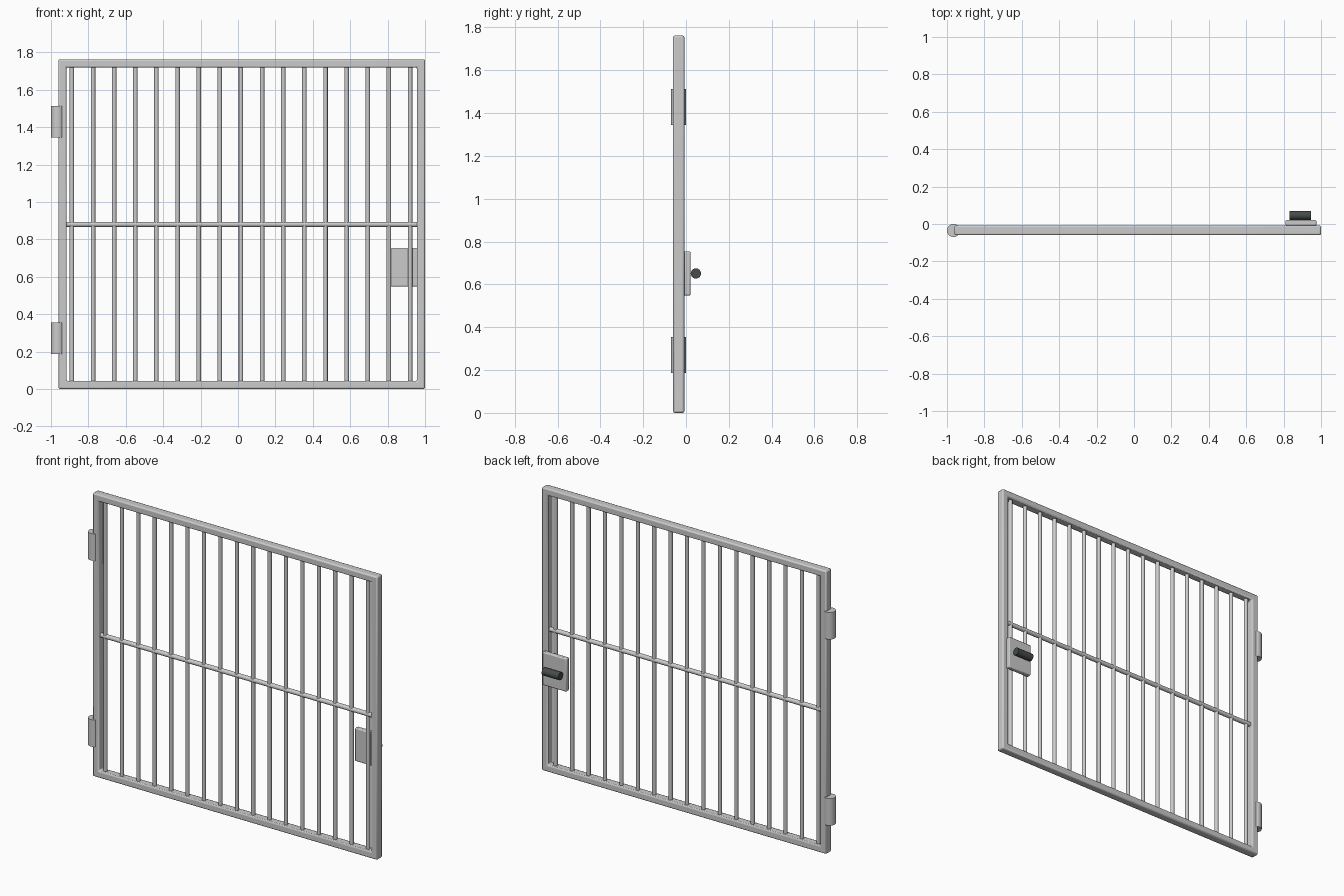
import bpy, bmesh, math

if "Cube" in bpy.data.objects:
    bpy.data.objects.remove(bpy.data.objects["Cube"])

Y = -0.034  # depth centre of the gate leaf

dark = bpy.data.materials.new("dark_metal")
dark.diffuse_color = (0.06, 0.07, 0.07, 1)
dark.use_nodes = True
dark.node_tree.nodes["Principled BSDF"].inputs["Base Color"].default_value = dark.diffuse_color


def finish(ob, bevel=0.0, segments=2):
    if bevel:
        m = ob.modifiers.new("Bevel", 'BEVEL')
        m.width = bevel
        m.segments = segments
        m.limit_method = 'ANGLE'
    bpy.ops.object.select_all(action='DESELECT')
    ob.select_set(True)
    bpy.context.view_layer.objects.active = ob
    bpy.ops.object.shade_smooth_by_angle(angle=math.radians(40))
    return ob


def box(name, x0, x1, y0, y1, z0, z1, bevel):
    bpy.ops.mesh.primitive_cube_add(size=1, location=((x0 + x1) / 2, (y0 + y1) / 2, (z0 + z1) / 2))
    ob = bpy.context.object
    ob.name = name
    ob.scale = (x1 - x0, y1 - y0, z1 - z0)
    bpy.ops.object.transform_apply(location=False, rotation=False, scale=True)
    return finish(ob, bevel)


def rod(name, a, b, axis, pos, radius, sides=16, bevel=0.0):
    """Cylinder from a to b along 'X' or 'Z'; pos gives the other two coordinates."""
    mid = (a + b) / 2
    loc = (mid, *pos) if axis == 'X' else (*pos, mid)
    rot = (0, math.pi / 2, 0) if axis == 'X' else (0, 0, 0)
    bpy.ops.mesh.primitive_cylinder_add(vertices=sides, radius=radius, depth=b - a,
                                        location=loc, rotation=rot)
    ob = bpy.context.object
    ob.name = name
    return finish(ob, bevel)


def ring_frame(name, x0, x1, z0, z1, t, y0, y1, bevel):
    """Rectangular frame of square tube, t wide."""
    bm = bmesh.new()

    def loop(o, y):
        return [bm.verts.new((x, y, z)) for x, z in
                ((x0 + o, z0 + o), (x1 - o, z0 + o), (x1 - o, z1 - o), (x0 + o, z1 - o))]
    loops = [loop(0, y0), loop(t, y0), loop(t, y1), loop(0, y1)]
    for k in range(4):
        p, q = loops[k], loops[(k + 1) % 4]
        for i in range(4):
            j = (i + 1) % 4
            bm.faces.new((p[i], p[j], q[j], q[i]))
    bmesh.ops.recalc_face_normals(bm, faces=bm.faces)
    me = bpy.data.meshes.new(name)
    bm.to_mesh(me)
    bm.free()
    ob = bpy.data.objects.new(name, me)
    bpy.context.collection.objects.link(ob)
    return finish(ob, bevel)


# Outer frame
ring_frame("gate_frame", -0.96, 1.0, 0.0, 1.762, 0.043, -0.06, -0.008, 0.008)

# Upright bars and the middle cross bar
for i in range(17):
    rod(f"upright_bar_{i + 1}", 0.03, 1.74, 'Z', (-0.888 + i * 0.113, Y), 0.012)
rod("cross_bar", -0.94, 0.98, 'X', (Y, 0.88), 0.014)

# Hinge barrels
for name, z in (("lower_hinge", 0.271), ("upper_hinge", 1.429)):
    rod(name, z - 0.084, z + 0.084, 'Z', (-0.965, -0.035), 0.035, 24)

# Lock plate and handle
box("lock_plate", 0.81, 0.975, -0.009, 0.021, 0.548, 0.754, 0.006)
handle = rod("lock_handle", 0.831, 0.945, 'X', (0.046, 0.651), 0.024, 20)
handle.data.materials.append(dark)
